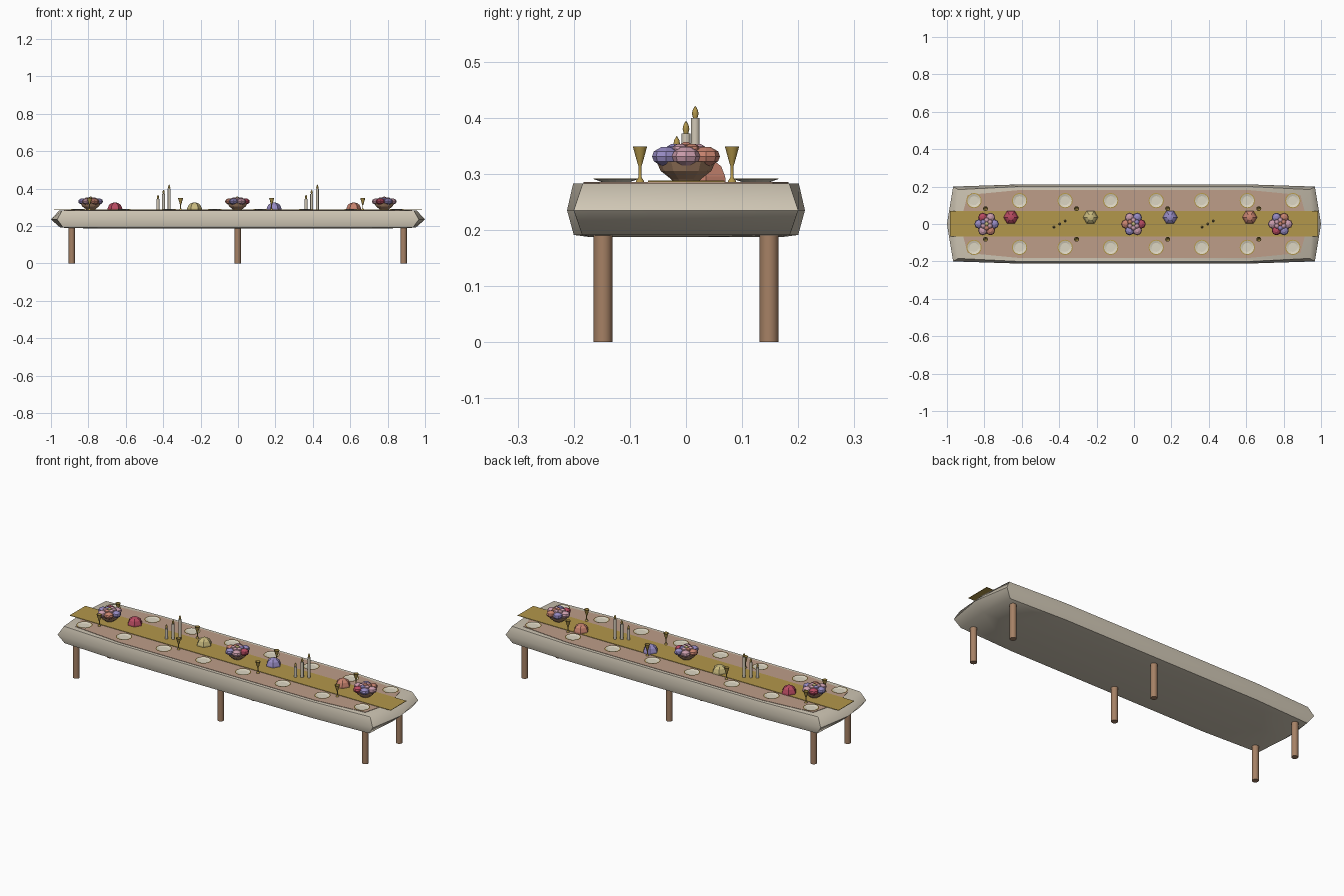
import bpy, bmesh, math

cube = bpy.data.objects.get("Cube")
if cube:
    bpy.data.objects.remove(cube, do_unlink=True)

OFF = -0.003      # everything on the table sits slightly off centre
TOP = 0.285       # height of the table surface


def material(name, r, g, b):
    m = bpy.data.materials.new(name)
    m.use_nodes = True
    m.diffuse_color = (r, g, b, 1)
    m.node_tree.nodes["Principled BSDF"].inputs["Base Color"].default_value = (r, g, b, 1)
    return m


CLOTH = material("cream_cloth", 0.64, 0.58, 0.47)
PANEL = material("pale_wood", 0.51, 0.34, 0.25)
WOOD = material("brown_wood", 0.38, 0.22, 0.13)
GOLD = material("gold", 0.45, 0.31, 0.07)
PLATE = material("porcelain", 0.72, 0.67, 0.54)
CRIMSON = material("crimson", 0.48, 0.07, 0.12)
LAVENDER = material("lavender", 0.31, 0.26, 0.55)
SALMON = material("salmon", 0.58, 0.23, 0.16)
PINK = material("pink", 0.60, 0.34, 0.42)
YELLOW = material("straw_yellow", 0.58, 0.49, 0.21)


def finish(name, bm, mats, smooth=None):
    """Turn a bmesh into an object, optionally smooth shaded below an angle."""
    bmesh.ops.recalc_face_normals(bm, faces=bm.faces)
    mesh = bpy.data.meshes.new(name)
    bm.to_mesh(mesh)
    bm.free()
    for m in mats:
        mesh.materials.append(m)
    obj = bpy.data.objects.new(name, mesh)
    bpy.context.collection.objects.link(obj)
    if smooth:
        bpy.ops.object.select_all(action='DESELECT')
        obj.select_set(True)
        bpy.context.view_layer.objects.active = obj
        bpy.ops.object.shade_smooth_by_angle(angle=math.radians(smooth))
    return obj


def loft(name, rings, mats, smooth=None):
    """Skin closed rings of equal length and cap both ends."""
    bm = bmesh.new()
    loops = [[bm.verts.new(p) for p in ring] for ring in rings]
    n = len(loops[0])
    for a, b in zip(loops, loops[1:]):
        for i in range(n):
            j = (i + 1) % n
            bm.faces.new((a[i], a[j], b[j], b[i]))
    bm.faces.new(loops[0][::-1])
    bm.faces.new(loops[-1])
    return finish(name, bm, mats, smooth)


def lathe(name, x, y, profile, sides, mats, smooth=None):
    """Revolve (radius, z) pairs around a vertical axis."""
    rings = [[(x + r * math.cos(math.tau * i / sides),
               y + r * math.sin(math.tau * i / sides), z)
              for i in range(sides)] for r, z in profile]
    return loft(name, rings, mats, smooth)


def outline(tip, corner_x, corner_y, mid_y, z):
    """Long plan shape with blunt pointed ends, symmetrical in x and y."""
    quarter = [(tip, 0), (corner_x, corner_y), (0.6, mid_y), (0, mid_y)]
    half = quarter + [(-x, y) for x, y in quarter[-2::-1]]
    return [(x, y, z) for x, y in half + [(x, -y) for x, y in half[-2:0:-1]]]


# Table body draped in cloth, with the wooden panel set on top
loft("cloth_table_body", [
    outline(0.80, 0.70, 0.15, 0.17, 0.187),
    outline(0.95, 0.935, 0.185, 0.20, 0.191),
    outline(1.00, 0.967, 0.20, 0.212, 0.235),
    outline(0.955, 0.94, 0.184, 0.201, 0.283),
], [CLOTH], 65)
loft("wood_table_panel", [
    outline(0.93, 0.89, 0.155, 0.183, z) for z in (0.281, TOP)
], [PANEL])

# Gold runner
loft("table_runner", [
    [(-0.985, -0.068, z), (0.985, -0.068, z), (0.985, 0.069, z), (-0.985, 0.069, z)]
    for z in (0.2855, 0.288)], [GOLD])

# Legs
for x in (-0.887, 0, 0.887):
    for y in (-0.148, 0.148):
        lathe("leg", x + OFF / 2, y, [(0.0168, 0), (0.0168, 0.20)], 20, [WOOD], 40)

# Plates with gold rims
for i in range(8):
    for y in (-0.125, 0.125):
        plate = lathe("plate", OFF + (i - 3.5) * 0.2435, y,
                      [(0.024, TOP), (0.041, 0.291), (0.036, 0.2915), (0.024, 0.288)],
                      16, [PLATE, GOLD])
        for f in plate.data.polygons:
            c = f.center
            far = math.hypot(c.x - OFF - (i - 3.5) * 0.2435, c.y - y)
            f.material_index = 1 if far > 0.037 else 0

# Goblets
for i in range(4):
    for y in (-0.082, 0.082):
        lathe("goblet", OFF - 0.791 + i * 0.487, y, [
            (0.008, TOP), (0.007, 0.288), (0.0025, 0.294), (0.0025, 0.312),
            (0.006, 0.323), (0.0135, 0.349), (0.011, 0.348), (0.003, 0.327),
        ], 10, [GOLD], 40)

# Candles in rising groups of three
for cx in (-0.395, 0.397):
    for k, h in enumerate((0.345, 0.372, 0.399)):
        x, y = cx + OFF + (k - 1) * 0.03, (k - 1) * 0.0165
        lathe("candle", x, y, [(0.008, TOP), (0.008, h)], 12, [CLOTH], 40)
        lathe("flame", x, y, [(0.004, h), (0.006, h + 0.008), (0.0045, h + 0.015),
                              (0.0005, h + 0.022)], 8, [GOLD], 60)


def blossom(name, x, y, z, r, h, mat):
    """Faceted squashed ball."""
    steps = [(-0.95, 0.3), (-0.5, 0.87), (0, 1), (0.5, 0.87), (0.95, 0.3)]
    lathe(name, x, y, [(r * s, z + h * t) for t, s in steps], 8, [mat])


# Flower bowls
hues = [PINK, SALMON, LAVENDER, PINK, CRIMSON, LAVENDER]
plans = [(-0.785, 2, YELLOW), (0, 4, YELLOW), (0.785, 0, SALMON)]
for cx, shift, centre in plans:
    cx += OFF
    lathe("flower_bowl", cx, 0, [(0.022, TOP), (0.026, 0.29), (0.045, 0.305),
                                 (0.053, 0.322), (0.045, 0.322)], 12, [WOOD])
    for k in range(6):
        a = math.tau * k / 6
        blossom("outer_flower", cx + 0.041 * math.cos(a), 0.041 * math.sin(a),
                0.331, 0.025, 0.018, hues[(k + shift) % 6])
        a += math.pi / 6
        blossom("inner_flower", cx + 0.021 * math.cos(a), 0.021 * math.sin(a),
                0.344, 0.014, 0.010, PINK if k % 2 else hues[(k + shift + 1) % 6])
    blossom("centre_flower", cx, 0, 0.348, 0.012, 0.009, centre)

# Large faceted blossoms resting on the runner
for k, mat in enumerate((CRIMSON, YELLOW, LAVENDER, SALMON)):
    x = OFF - 0.655 + k * 0.4255
    lathe("table_blossom", x, 0.036, [
        (0.040, 0.2855), (0.039, 0.295), (0.031, 0.313), (0.017, 0.323), (0.004, 0.325),
    ], 6, [mat])
